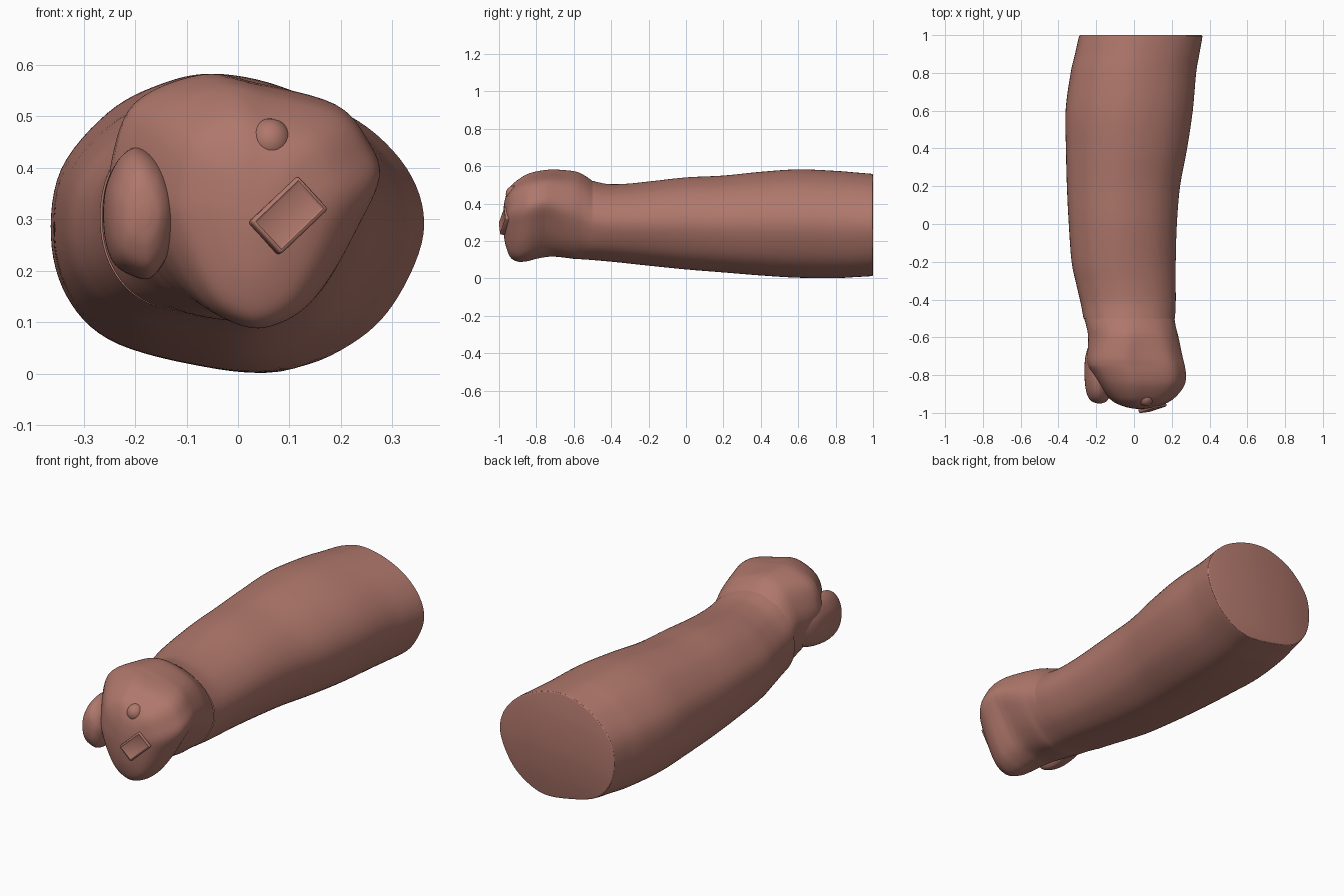
import bpy, bmesh, math
from mathutils import Vector, Matrix

if "Cube" in bpy.data.objects:
    bpy.data.objects.remove(bpy.data.objects["Cube"])

skin = bpy.data.materials.new("warm brown skin")
skin.diffuse_color = (0.43, 0.185, 0.148, 1)
skin.use_nodes = True
skin.node_tree.nodes["Principled BSDF"].inputs["Base Color"].default_value = skin.diffuse_color

# Cross-sections in a -1..1 box, clockwise from the top
ARM = [(-.07, 1), (.3, .92), (.67, .7), (.93, .35), (1, -.05), (.85, -.5), (.62, -.8), (.25, -1),
       (-.22, -.95), (-.67, -.79), (-.91, -.5), (-1, -.1), (-.94, .36), (-.67, .74), (-.37, .93)]
FIST = [(-.32, 1), (.12, .93), (.68, .77), (.92, .47), (1, .2), (.84, -.17), (.6, -.6), (.36, -.87),
        (.04, -1), (-.24, -.96), (-.52, -.8), (-.76, -.5), (-.95, -.1), (-1, .25), (-.84, .75)]


def spline(pts, steps, closed):
    """Catmull-Rom through points of any dimension."""
    n, out = len(pts), []
    get = (lambda i: pts[i % n]) if closed else (lambda i: pts[max(0, min(n - 1, i))])
    for i in range(n if closed else n - 1):
        for s in range(steps):
            t = s / steps
            out.append([0.5 * (2 * b + (c - a) * t + (2 * a - 5 * b + 4 * c - d) * t * t
                               + (3 * b - a - 3 * c + d) * t ** 3)
                        for a, b, c, d in zip(get(i - 1), get(i), get(i + 1), get(i + 2))])
    if not closed:
        out.append(list(pts[-1]))
    return out


def finish(name, bm, angle=40):
    bmesh.ops.recalc_face_normals(bm, faces=bm.faces)
    me = bpy.data.meshes.new(name)
    bm.to_mesh(me)
    bm.free()
    me.materials.append(skin)
    ob = bpy.data.objects.new(name, me)
    bpy.context.collection.objects.link(ob)
    bpy.ops.object.select_all(action='DESELECT')
    ob.select_set(True)
    bpy.context.view_layer.objects.active = ob
    bpy.ops.object.shade_smooth_by_angle(angle=math.radians(angle))
    return ob


def loft(name, rows, blend, cap_first, cap_last, steps=6):
    """Rows are (y, left, right, bottom, top); blend(y) mixes ARM into FIST."""
    bm = bmesh.new()
    a, f = spline(ARM, 6, True), spline(FIST, 6, True)
    rings = []
    for y, l, r, b, t in spline(rows, steps, False):
        k = blend(y)
        rings.append([bm.verts.new(((l + r) / 2 + (r - l) / 2 * (p[0] + (q[0] - p[0]) * k), y,
                                    (b + t) / 2 + (t - b) / 2 * (p[1] + (q[1] - p[1]) * k)))
                      for p, q in zip(a, f)])
    n = len(a)
    for r0, r1 in zip(rings, rings[1:]):
        for i in range(n):
            bm.faces.new((r0[i], r0[(i + 1) % n], r1[(i + 1) % n], r1[i]))
    if cap_first:
        bm.faces.new(rings[0])
    if cap_last:
        bm.faces.new(rings[-1])
    return finish(name, bm)


# Forearm with a flat cut end
loft("forearm", [
    (1, -.283, .353, .022, .553), (.997, -.288, .358, .017, .558), (.985, -.293, .36, .014, .56),
    (.9, -.312, .345, .009, .567), (.8, -.335, .328, .004, .575), (.6, -.362, .31, .006, .583),
    (.4, -.36, .28, .018, .57), (.2, -.355, .243, .034, .55), (0, -.345, .226, .05, .54),
    (-.2, -.33, .22, .07, .518), (-.32, -.305, .22, .083, .506), (-.42, -.282, .22, .093, .505),
    (-.5, -.267, .216, .1, .522)], lambda y: 0, True, False)

# Closed fist, rounded off at the front
loft("fist", [
    (-.5, -.264, .213, .1, .521), (-.55, -.258, .222, .1, .555), (-.6, -.255, .235, .1, .573),
    (-.7, -.258, .256, .114, .581), (-.75, -.243, .268, .115, .578), (-.8, -.215, .275, .106, .57),
    (-.85, -.185, .268, .093, .555), (-.9, -.15, .235, .091, .525), (-.94, -.11, .188, .115, .488),
    (-.965, -.055, .125, .18, .435), (-.976, -.01, .075, .25, .375), (-.979, .025, .04, .3, .32)],
    lambda y: max(0, min(1, (-.5 - y) / .25)), False, True)

# Thumb folded against the fist
loft("thumb", [
    (-.6, -.225, -.1, .24, .4), (-.7, -.257, -.11, .2, .435), (-.8, -.262, -.12, .185, .44),
    (-.87, -.256, -.122, .19, .43), (-.915, -.243, -.13, .21, .405), (-.94, -.222, -.148, .25, .37),
    (-.949, -.195, -.17, .29, .33)], lambda y: 0, True, True)

# Raised knuckle
bm = bmesh.new()
bmesh.ops.create_uvsphere(bm, u_segments=32, v_segments=16, radius=1,
                          matrix=Matrix.Translation((.062, -.918, .452)) @ Matrix.Diagonal((.042, .046, .044, 1)))
finish("knuckle", bm)

# Small tilted plate with a sunken panel
n = Vector((.24, -1, .1)).normalized()
u = Vector((.72, .242, .69)).normalized()
v = n.cross(u)
frame = Matrix((u, v, n)).transposed().to_4x4()
frame.translation = (.097, -.968, .307)
bm = bmesh.new()
bmesh.ops.create_cube(bm, size=1, matrix=Matrix.Diagonal((.132, .088, .032, 1)))
bmesh.ops.bevel(bm, geom=bm.edges[:], offset=.007, segments=3, profile=.5, affect='EDGES')
front = max(bm.faces, key=lambda f: f.calc_center_median().z * 100 + f.calc_area())
bmesh.ops.inset_region(bm, faces=[front], thickness=.007, depth=-.003)
bmesh.ops.transform(bm, matrix=frame, verts=bm.verts)
finish("plate", bm)
